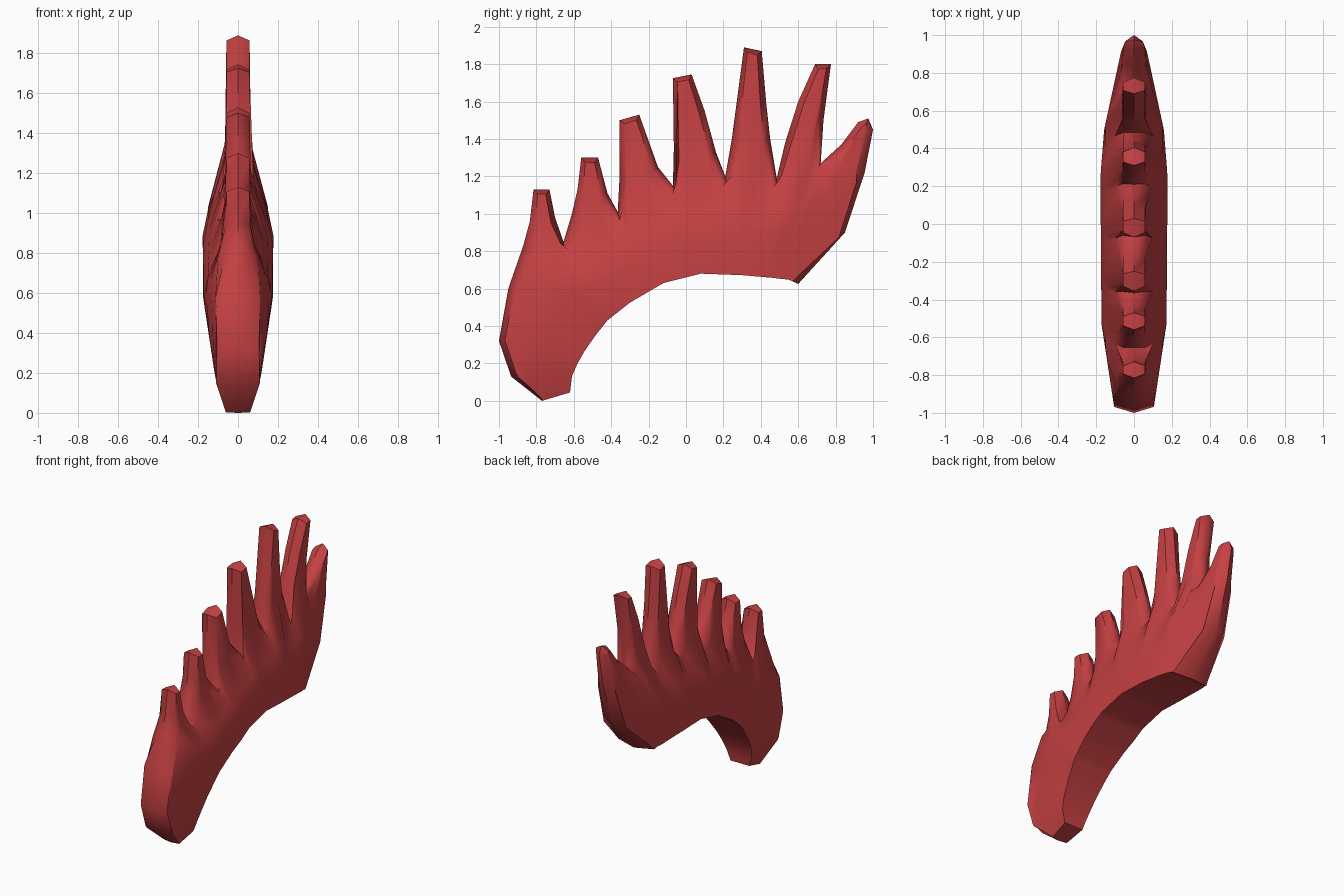
import bpy, bmesh, math
from mathutils import Vector

if "Cube" in bpy.data.objects:
    bpy.data.objects.remove(bpy.data.objects["Cube"])

# Outline of the centre ridge: (y, z, t); t is the position along the arc,
# and whole t values lie on the body line that runs under the spikes
front_end = [(-.77, 0, 0), (-.935, .13, 1), (-1, .32, 2), (-.95, .6, 3), (-.87, .83, 4)]
spikes = [
    [(-.835, .96, 4.2), (-.815, 1.13, 4.4), (-.73, 1.13, 4.6), (-.70, .98, 4.8), (-.655, .85, 5)],
    [(-.61, 1.0, 5.2), (-.58, 1.13, 5.35), (-.56, 1.3, 5.45), (-.47, 1.3, 5.65),
     (-.42, 1.11, 5.8), (-.365, 1.01, 6)],
    [(-.355, 1.2, 6.1), (-.355, 1.5, 6.2), (-.25, 1.53, 6.5), (-.15, 1.25, 6.8), (-.07, 1.15, 7)],
    [(-.065, 1.35, 7.1), (-.07, 1.725, 7.2), (.03, 1.745, 7.45), (.1, 1.55, 7.6),
     (.16, 1.33, 7.8), (.21, 1.2, 8)],
    [(.245, 1.4, 8.2), (.31, 1.89, 8.4), (.405, 1.87, 8.6), (.43, 1.58, 8.7),
     (.45, 1.4, 8.8), (.485, 1.19, 9)],
    [(.53, 1.38, 9.2), (.6, 1.6, 9.4), (.69, 1.8, 9.6), (.775, 1.8, 9.7),
     (.735, 1.5, 9.85), (.72, 1.27, 10)],
    [(.83, 1.37, 10.3), (.92, 1.49, 10.5), (.975, 1.51, 10.7), (1, 1.45, 10.9)],
]
back_end = [(.955, 1.22, 11), (.85, .9, 12), (.6, .625, 13)]
outline = front_end + [p for s in spikes for p in s] + back_end

# Underside curve at whole t values
under = [(-.62, .045), (-.61, .13), (-.58, .2), (-.54, .27), (-.48, .355), (-.42, .43), (-.3, .525),
         (-.12, .63), (.08, .68), (.3, .672), (.46, .658), (.51, .652), (.53, .65), (.55, .648)]
base = [(y, z) for y, z, t in outline if t == int(t)]


def along(curve, t):
    i = min(int(t), len(curve) - 2)
    return Vector(curve[i]).lerp(Vector(curve[i + 1]), t - i)


def ramp(keys, v):
    for (a, fa), (b, fb) in zip(keys, keys[1:]):
        if v <= b:
            return fa + (fb - fa) * max(0, (v - a) / (b - a))
    return keys[-1][1]


WIDTH_Y = [(-1, .1), (-.97, .105), (-.53, .172), (.25, .178), (.5, .158), (.93, .065), (1, .03)]
WIDTH_Z = [(0, .06), (.15, .11), (.6, .178)]


def section(i):
    """Closed ring of points across the crest at one outline station."""
    y, z, t = outline[i]
    o, n, u = Vector((y, z)), along(base, t), along(under, t)
    a = Vector(outline[max(i - 1, 0)][:2])
    b = Vector(outline[min(i + 1, len(outline) - 1)][:2])
    d1 = (o - a).normalized() if i else Vector((0, 0))
    d2 = (b - o).normalized() if i < len(outline) - 1 else Vector((0, 0))
    tan = (d1 + d2).normalized()
    inset = Vector((tan.y, -tan.x)) * (.045 if t >= 11 else .032)
    end = t < 4 or t >= 11
    height = min(1, (o - n).length / .3)
    rows = [(o + inset, .11 if t < 4 else .18 if end else .058),
            (n + (o - n) * .3 + (u - n) * .1, .18 if end else .1 - .035 * height),
            (n.lerp(u, .35), .15), (n.lerp(u, .6), .177), (u, .175)]
    if t == 0 or t == 13:
        rows[0] = (o.lerp(u, .05 if t == 0 else .6), .18)
        if t == 13:
            rows[1:4] = [(o.lerp(u, f), .18) for f in (.7, .8, .9)]
    half = [(min(w, ramp(WIDTH_Y, p.x), ramp(WIDTH_Z, p.y)), p.x, p.y) for p, w in rows]
    ridge_x = [(0, y, z)]
    return ridge_x + half + [(-x, py, pz) for x, py, pz in reversed(half)]


# Crest: loft the rings from the front foot to the back edge
bm = bmesh.new()
rings = [[bm.verts.new(p) for p in section(i)] for i in range(len(outline))]
for r, s in zip(rings, rings[1:]):
    for k in range(len(r)):
        m = (k + 1) % len(r)
        bm.faces.new((r[k], r[m], s[m], s[k]))
bm.faces.new(rings[0])
bm.faces.new(rings[-1])
bmesh.ops.remove_doubles(bm, verts=bm.verts, dist=.0005)
bmesh.ops.recalc_face_normals(bm, faces=bm.faces)
mesh = bpy.data.meshes.new("crest")
bm.to_mesh(mesh)
bm.free()

red = bpy.data.materials.new("crest red")
red.diffuse_color = (.56, .052, .055, 1)
red.use_nodes = True
red.node_tree.nodes["Principled BSDF"].inputs["Base Color"].default_value = red.diffuse_color
mesh.materials.append(red)
crest = bpy.data.objects.new("crest", mesh)
bpy.context.collection.objects.link(crest)
bpy.context.view_layer.objects.active = crest
crest.select_set(True)
bpy.ops.object.shade_smooth_by_angle(angle=math.radians(50))
